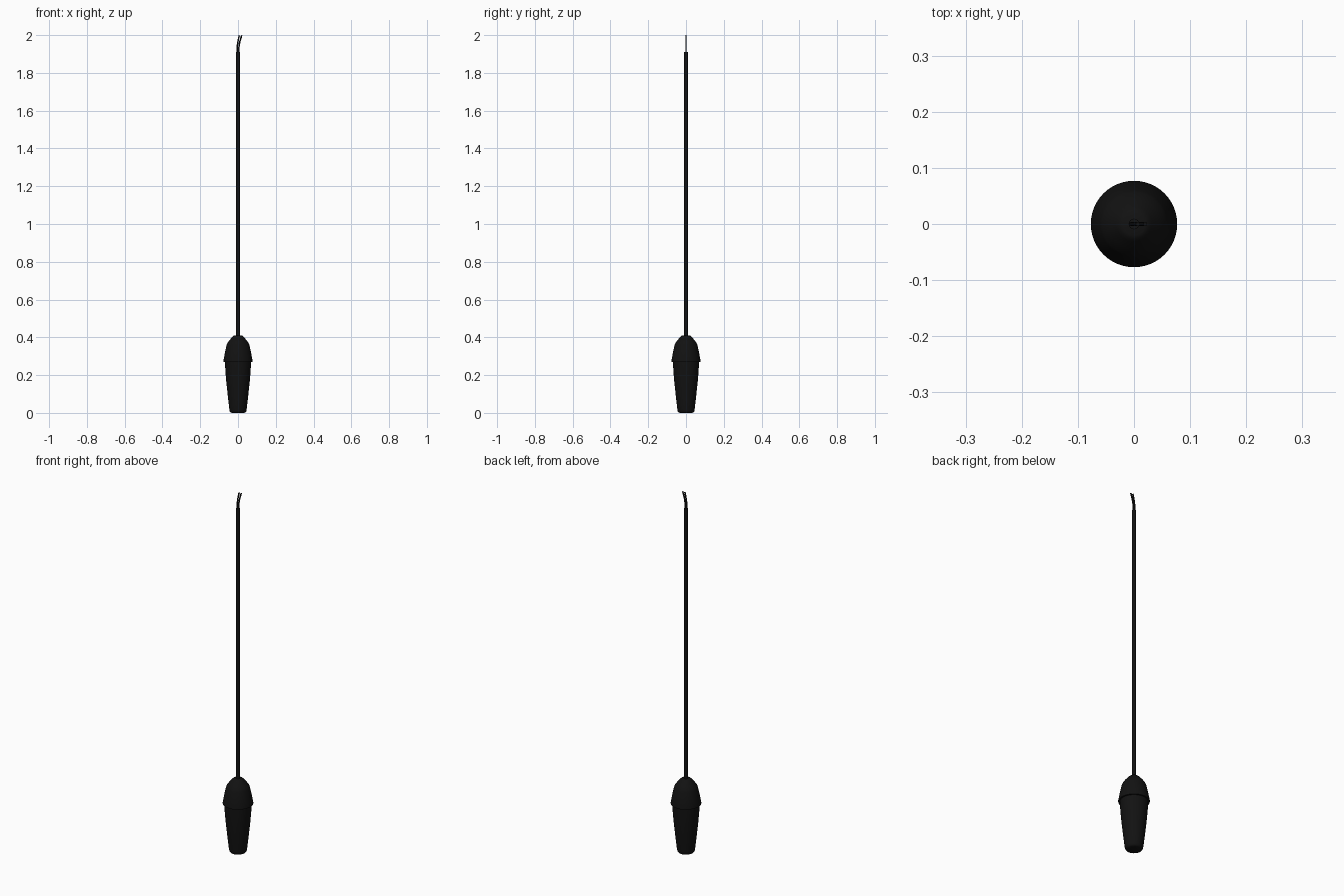
import bpy, bmesh, math

if "Cube" in bpy.data.objects:
    bpy.data.objects.remove(bpy.data.objects["Cube"])

black = bpy.data.materials.new("black_plastic")
black.diffuse_color = (0.006, 0.006, 0.006, 1)
black.use_nodes = True
black.node_tree.nodes["Principled BSDF"].inputs["Base Color"].default_value = black.diffuse_color


def finish(obj, angle=35):
    obj.data.materials.append(black)
    bpy.ops.object.select_all(action='DESELECT')
    obj.select_set(True)
    bpy.context.view_layer.objects.active = obj
    bpy.ops.object.shade_smooth_by_angle(angle=math.radians(angle))


def lathe(name, profile, sides=48):
    """Revolve (radius, z) points, listed bottom to top, and close both ends."""
    bm = bmesh.new()
    rings = [[bm.verts.new((r * math.cos(2 * math.pi * i / sides),
                            r * math.sin(2 * math.pi * i / sides), z))
              for i in range(sides)] for r, z in profile]
    for a, b in zip(rings, rings[1:]):
        for i in range(sides):
            j = (i + 1) % sides
            bm.faces.new((a[i], a[j], b[j], b[i]))
    bm.faces.new(rings[0][::-1])
    bm.faces.new(rings[-1])
    me = bpy.data.meshes.new(name)
    bm.to_mesh(me)
    bm.free()
    obj = bpy.data.objects.new(name, me)
    bpy.context.collection.objects.link(obj)
    finish(obj)


def wire(name, points, radius):
    cu = bpy.data.curves.new(name, 'CURVE')
    cu.dimensions = '3D'
    cu.bevel_depth = radius
    cu.bevel_resolution = 3
    cu.use_fill_caps = True
    sp = cu.splines.new('BEZIER')
    sp.bezier_points.add(len(points) - 1)
    for p, co in zip(sp.bezier_points, points):
        p.co = co
        p.handle_left_type = p.handle_right_type = 'AUTO'
    obj = bpy.data.objects.new(name, cu)
    bpy.context.collection.objects.link(obj)
    bpy.ops.object.select_all(action='DESELECT')
    obj.select_set(True)
    bpy.context.view_layer.objects.active = obj
    bpy.ops.object.convert(target='MESH')
    finish(bpy.context.view_layer.objects.active)


# Tapered body with rounded foot
lathe("body", [(0.034, 0), (0.040, 0.003), (0.044, 0.009), (0.046, 0.02),
               (0.054, 0.09), (0.062, 0.165), (0.067, 0.225), (0.069, 0.272)])

# Shouldered cap with an overhanging lip
lathe("cap", [(0.069, 0.27), (0.077, 0.27), (0.077, 0.276), (0.069, 0.32),
              (0.060, 0.36), (0.056, 0.37), (0.045, 0.385), (0.031, 0.402),
              (0.026, 0.407), (0.020, 0.41)])

# Cable sheath
lathe("cable", [(0.0095, 0.40), (0.0095, 1.91)], 24)

# Two bare conductors bending to +x
for name, x, tip in (("left_wire", -0.0045, 0.007), ("right_wire", 0.0045, 0.020)):
    wire(name, [(x, 0, 1.90), (x, 0, 1.93),
                (x + (tip - x) * 0.35, 0, 1.965), (tip, 0, 1.999)], 0.0038)
